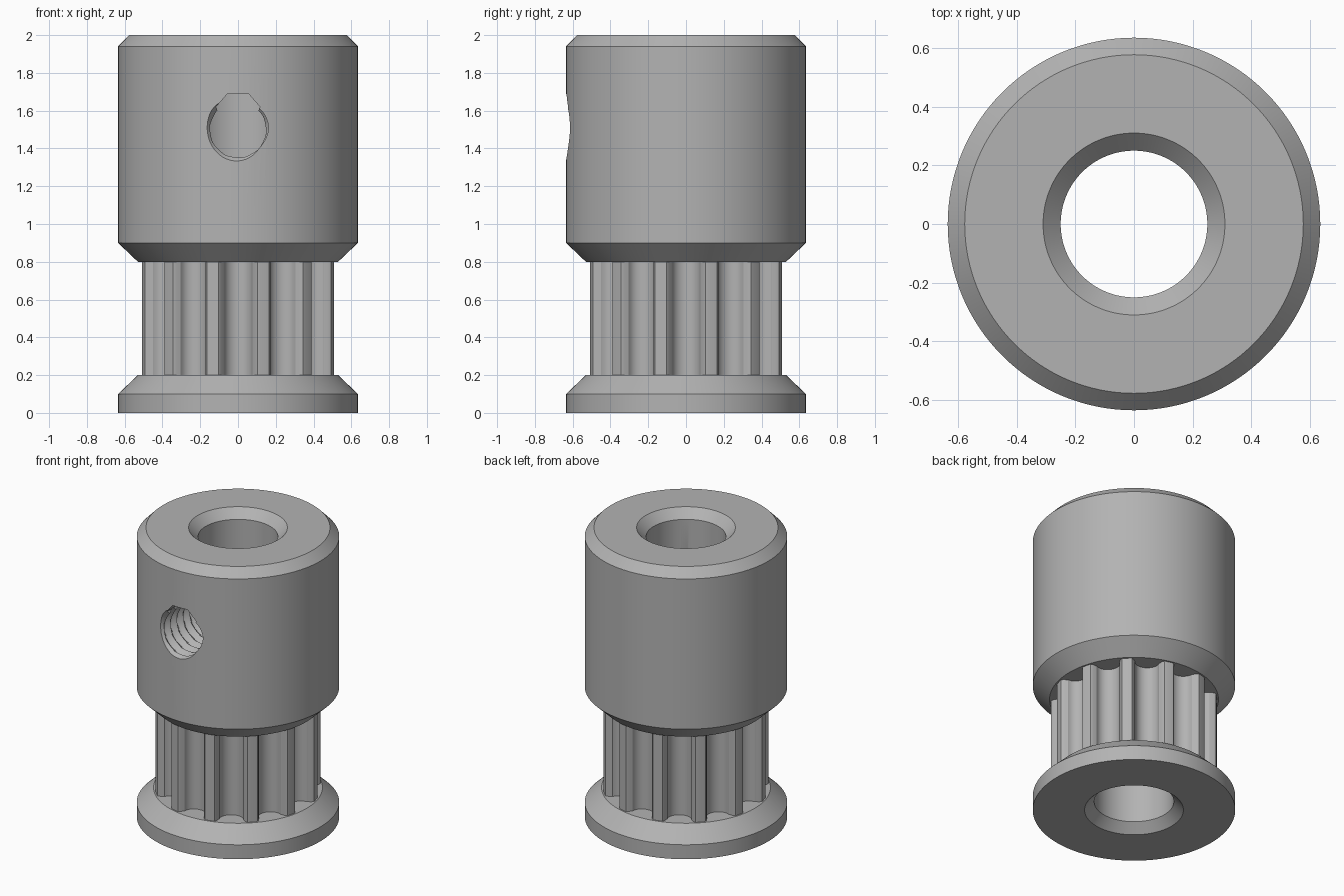
import bpy, bmesh, math
from math import sin, cos, pi, tau

if "Cube" in bpy.data.objects:
    bpy.data.objects.remove(bpy.data.objects["Cube"])

SEG = 128
BORE, BORE_RIM, OUTER, WAIST = 0.25, 0.31, 0.635, 0.53

metal = bpy.data.materials.new("machined grey metal")
metal.diffuse_color = (0.45, 0.45, 0.45, 1)
metal.use_nodes = True
metal.node_tree.nodes["Principled BSDF"].inputs["Base Color"].default_value = metal.diffuse_color


def make(name, verts, faces):
    mesh = bpy.data.meshes.new(name)
    mesh.from_pydata(verts, [], faces)
    bm = bmesh.new()
    bm.from_mesh(mesh)
    bmesh.ops.recalc_face_normals(bm, faces=bm.faces)
    bm.to_mesh(mesh)
    bm.free()
    mesh.materials.append(metal)
    ob = bpy.data.objects.new(name, mesh)
    bpy.context.collection.objects.link(ob)
    return ob


def lathe(name, profile):
    """Revolve a closed (radius, z) profile about z."""
    n = len(profile)
    verts = [(r * cos(tau * s / SEG), r * sin(tau * s / SEG), z)
             for s in range(SEG) for r, z in profile]
    faces = [(s * n + i, s * n + (i + 1) % n,
              (s + 1) % SEG * n + (i + 1) % n, (s + 1) % SEG * n + i)
             for s in range(SEG) for i in range(n)]
    return make(name, verts, faces)


def smooth(ob, angle=30):
    bpy.ops.object.select_all(action='DESELECT')
    ob.select_set(True)
    bpy.context.view_layer.objects.active = ob
    bpy.ops.object.shade_smooth_by_angle(angle=math.radians(angle))


def cut(ob, cutter):
    mod = ob.modifiers.new("cut", 'BOOLEAN')
    mod.operation, mod.solver, mod.object = 'DIFFERENCE', 'EXACT', cutter
    bpy.context.view_layer.objects.active = ob
    bpy.ops.object.modifier_apply(modifier=mod.name)
    bpy.data.objects.remove(cutter)


# Hub and bottom flange, both bored through with chamfered rims
hub = lathe("hub", [(BORE, 0.8), (WAIST, 0.8), (OUTER, 0.9), (OUTER, 1.94),
                    (0.577, 2.0), (BORE_RIM, 2.0), (BORE, 1.94)])
flange = lathe("bottom_flange", [(BORE_RIM, 0), (OUTER, 0), (OUTER, 0.1),
                                 (WAIST, 0.2), (BORE, 0.2), (BORE, 0.06)])

# Toothed barrel: twelve narrow lands separated by rounded grooves
TEETH, TIP, DEPTH = 12, 0.52, 0.115
outline = []
for t in range(TEETH):
    mid = -pi / 2 + tau * t / TEETH
    groove = [(-0.104, TIP - 0.011), (-0.09, TIP - 0.022), (-0.081, TIP - 0.04)]
    for k in range(13):
        a = pi * k / 12
        groove.append((-0.076 * cos(a), TIP - DEPTH + 0.07 - 0.07 * sin(a)))
    groove += [(-x, r) for x, r in reversed(groove[:3])]
    outline += [(r * cos(mid) - x * sin(mid), r * sin(mid) + x * cos(mid))
                for x, r in groove]
    # rounded land between this groove and the next
    for k in range(5):
        a = mid + math.radians(12 + 6 * k / 4)
        outline.append((TIP * cos(a), TIP * sin(a)))
n = len(outline)
verts = [(x, y, z) for z in (0.2, 0.8) for x, y in outline]
faces = [(i, (i + 1) % n, n + (i + 1) % n, n + i) for i in range(n)]
teeth = make("toothed_barrel", verts, faces)

# Bore wall inside the toothed barrel, facing the axis
ring = [(BORE * cos(tau * s / SEG), BORE * sin(tau * s / SEG)) for s in range(SEG)]
bore = make("barrel_bore", [(x, y, z) for z in (0.2, 0.8) for x, y in ring],
            [(i, (i + 1) % SEG, SEG + (i + 1) % SEG, SEG + i) for i in range(SEG)])
bore.data.flip_normals()

# Threaded set-screw hole through the front wall of the hub
PITCH, MINOR, MAJOR, HOLE_Z = 0.07, 0.147, 0.177, 1.5
N, ROWS, STEP = 48, 71, 0.07 / 10
verts, faces = [], []
for j in range(ROWS):
    y = -0.66 + j * STEP
    for i in range(N):
        phase = (y / PITCH + i / N) % 1
        r = MINOR + (MAJOR - MINOR) * (1 - abs(2 * phase - 1))
        a = tau * i / N
        verts.append((r * cos(a), y, HOLE_Z + r * sin(a)))
for j in range(ROWS - 1):
    for i in range(N):
        a, b = j * N + i, j * N + (i + 1) % N
        faces.append((a, b, b + N, a + N))
faces += [tuple(range(N)), tuple(range((ROWS - 1) * N, ROWS * N))]
cut(hub, make("thread_cutter", verts, faces))

# Flat-topped relief along the top of the screw hole
relief = [(-0.08, 0.03), (-0.116, 0.12), (-0.058, 0.187),
          (0.058, 0.187), (0.116, 0.12), (0.08, 0.03)]
verts = [(x, y, HOLE_Z + z) for y in (-0.7, -0.1) for x, z in relief]
faces = [(i, (i + 1) % 6, 6 + (i + 1) % 6, 6 + i) for i in range(6)]
faces += [tuple(range(6)), tuple(range(6, 12))]
cut(hub, make("relief_cutter", verts, faces))

for ob in (hub, flange, teeth, bore):
    smooth(ob)
